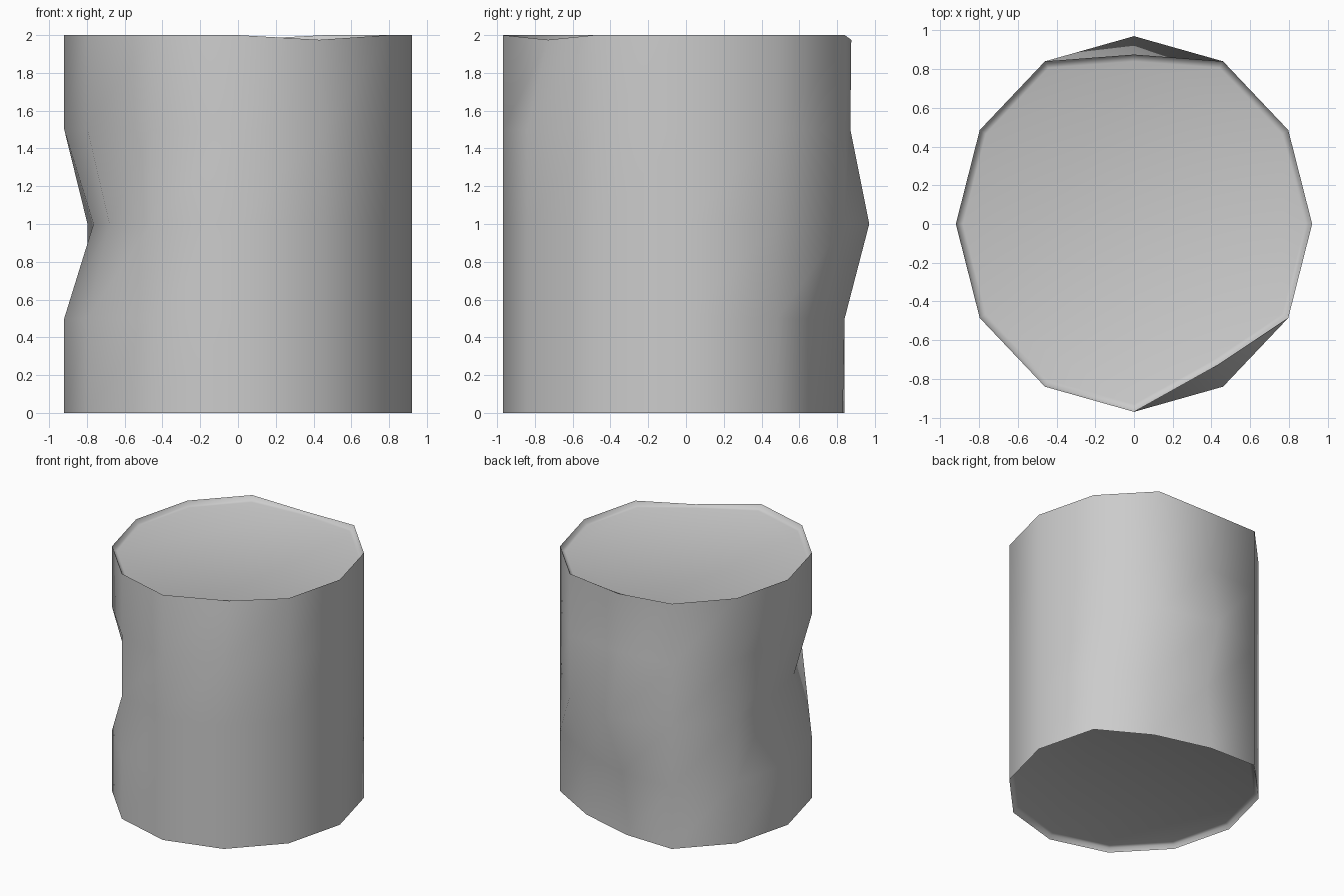
import bpy, bmesh, math

if "Cube" in bpy.data.objects:
    bpy.data.objects.remove(bpy.data.objects["Cube"])

SIDES = 12
RX, RY = 0.92, 0.97
LEVELS = [0, 0.5, 1.0, 1.5, 2.0]

# Dents and bulges: (level, side) -> moved position
DENTS = {
    (0, 2): (0.40, 0.71, 0.0), (1, 2): (0.40, 0.72, 0.5),
    (0, 3): (-0.05, 0.83, 0.0), (1, 3): (0.0, 0.84, 0.5),
    (3, 3): (0.0, 0.87, 1.5), (4, 3): (0.0, 0.875, 1.975),
    (2, 6): (-0.765, 0.0, 1.0), (2, 7): (-0.68, -0.42, 1.0),
    (4, 10): (0.43, -0.73, 1.975),
}

bm = bmesh.new()


def outer_ring(level):
    ring = []
    for i in range(SIDES):
        a = math.tau * i / SIDES
        p = (RX * math.cos(a), RY * math.sin(a), LEVELS[level])
        ring.append(bm.verts.new(DENTS.get((level, i), p)))
    return ring


def inner_ring(ring, scale, z):
    return [bm.verts.new((v.co.x * scale, v.co.y * scale, z)) for v in ring]


def bridge(a, b):
    for i in range(SIDES):
        j = (i + 1) % SIDES
        bm.faces.new((a[i], a[j], b[j], b[i]))


# Outer wall
rings = [outer_ring(k) for k in range(len(LEVELS))]
for low, high in zip(rings, rings[1:]):
    bridge(low, high)

# Slightly recessed caps with a soft rim
for rim, z, d in ((rings[0], 0.0, 1), (rings[-1], 2.0, -1)):
    step = inner_ring(rim, 0.985, z + d * 0.032)
    floor = inner_ring(rim, 0.96, z + d * 0.04)
    bridge(rim, step)
    bridge(step, floor)
    bm.faces.new(floor)

bmesh.ops.recalc_face_normals(bm, faces=bm.faces[:])
mesh = bpy.data.meshes.new("dented_drum")
bm.to_mesh(mesh)
bm.free()
drum = bpy.data.objects.new("dented_drum", mesh)
bpy.context.collection.objects.link(drum)
bpy.context.view_layer.objects.active = drum
drum.select_set(True)
bpy.ops.object.shade_smooth_by_angle(angle=math.radians(50))
